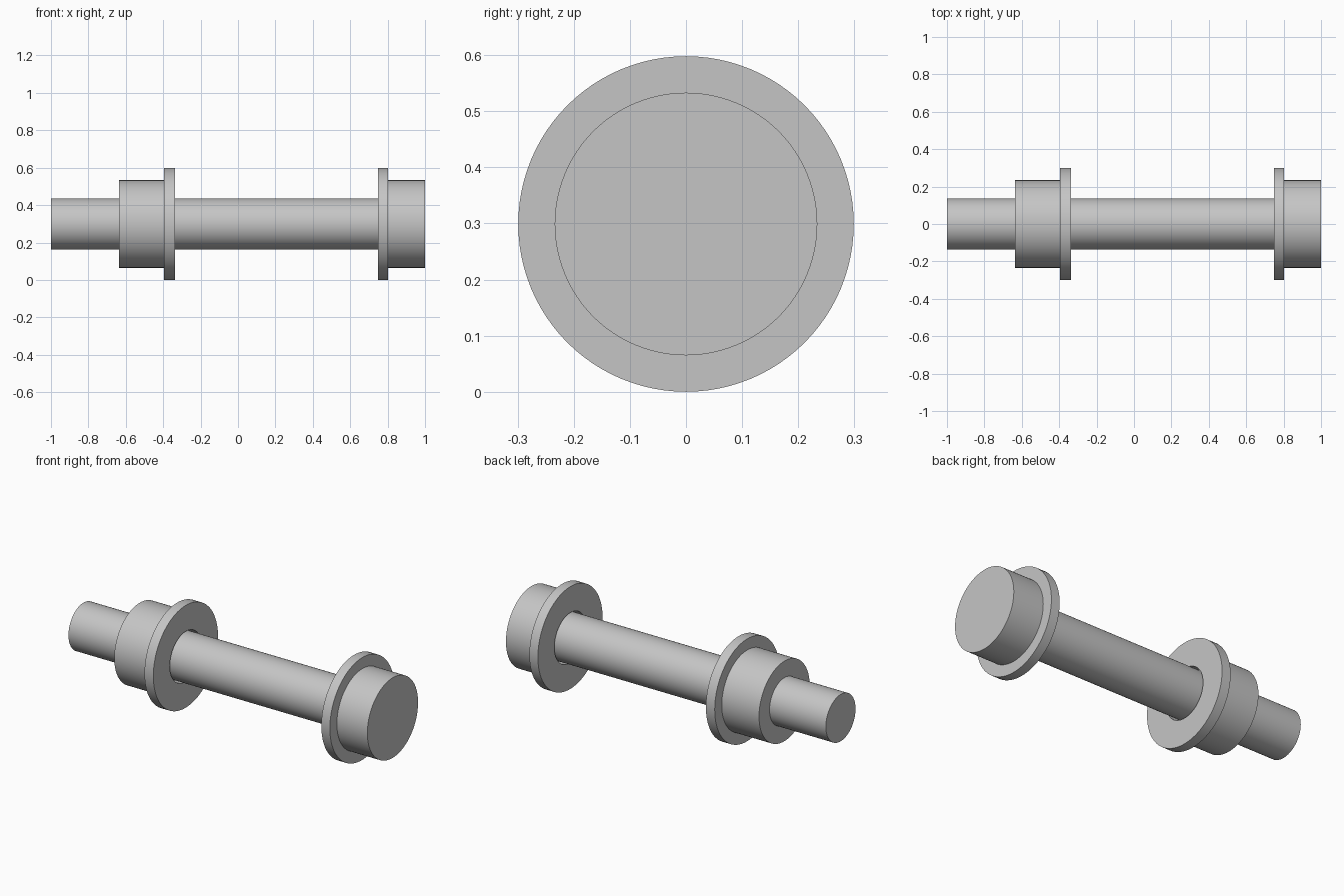
import bpy, bmesh, math
from mathutils import Matrix, Vector

cube = bpy.data.objects.get("Cube")
if cube:
    bpy.data.objects.remove(cube, do_unlink=True)

AXIS_Z = 0.299
SEGMENTS = 96
SHAFT_R = 0.137

steel = bpy.data.materials.new("light_grey_steel")
steel.use_nodes = True
colour = (0.56, 0.56, 0.56, 1)
steel.diffuse_color = colour
steel.node_tree.nodes["Principled BSDF"].inputs["Base Color"].default_value = colour


def turned_part(name, profile, closed):
    """Revolve an (x, radius) profile around the long axis."""
    bm = bmesh.new()
    verts = [bm.verts.new((x, 0, r)) for x, r in profile]
    edges = [bm.edges.new(pair) for pair in zip(verts, verts[1:])]
    if closed:
        edges.append(bm.edges.new((verts[-1], verts[0])))
    bmesh.ops.spin(bm, geom=verts + edges, cent=(0, 0, 0), axis=(1, 0, 0),
                   angle=math.tau, steps=SEGMENTS, use_duplicate=False)
    bmesh.ops.remove_doubles(bm, verts=bm.verts, dist=0.0001)
    if not closed:
        # Flat end caps
        bmesh.ops.holes_fill(bm, edges=[e for e in bm.edges if e.is_boundary], sides=0)
    bmesh.ops.recalc_face_normals(bm, faces=bm.faces)
    bmesh.ops.transform(bm, matrix=Matrix.Translation(Vector((0, 0, AXIS_Z))), verts=bm.verts)
    mesh = bpy.data.meshes.new(name)
    bm.to_mesh(mesh)
    bm.free()
    mesh.materials.append(steel)
    obj = bpy.data.objects.new(name, mesh)
    bpy.context.collection.objects.link(obj)
    bpy.ops.object.select_all(action="DESELECT")
    obj.select_set(True)
    bpy.context.view_layer.objects.active = obj
    bpy.ops.object.shade_smooth_by_angle(angle=math.radians(30))
    return obj


def ring(name, x0, x1, inner, outer):
    return turned_part(name, [(x0, inner), (x0, outer), (x1, outer), (x1, inner)], True)


# Bolt: shaft and round head in one piece
turned_part("bolt", [(-1, SHAFT_R), (0.803, SHAFT_R), (0.803, 0.234), (1, 0.234)], False)

# Washers with a clearance hole around the shaft
ring("head_washer", 0.748, 0.803, 0.147, 0.299)
ring("nut_washer", -0.395, -0.338, 0.147, 0.299)

# Round nut, tight on the shaft
ring("nut", -0.636, -0.395, SHAFT_R, 0.234)
